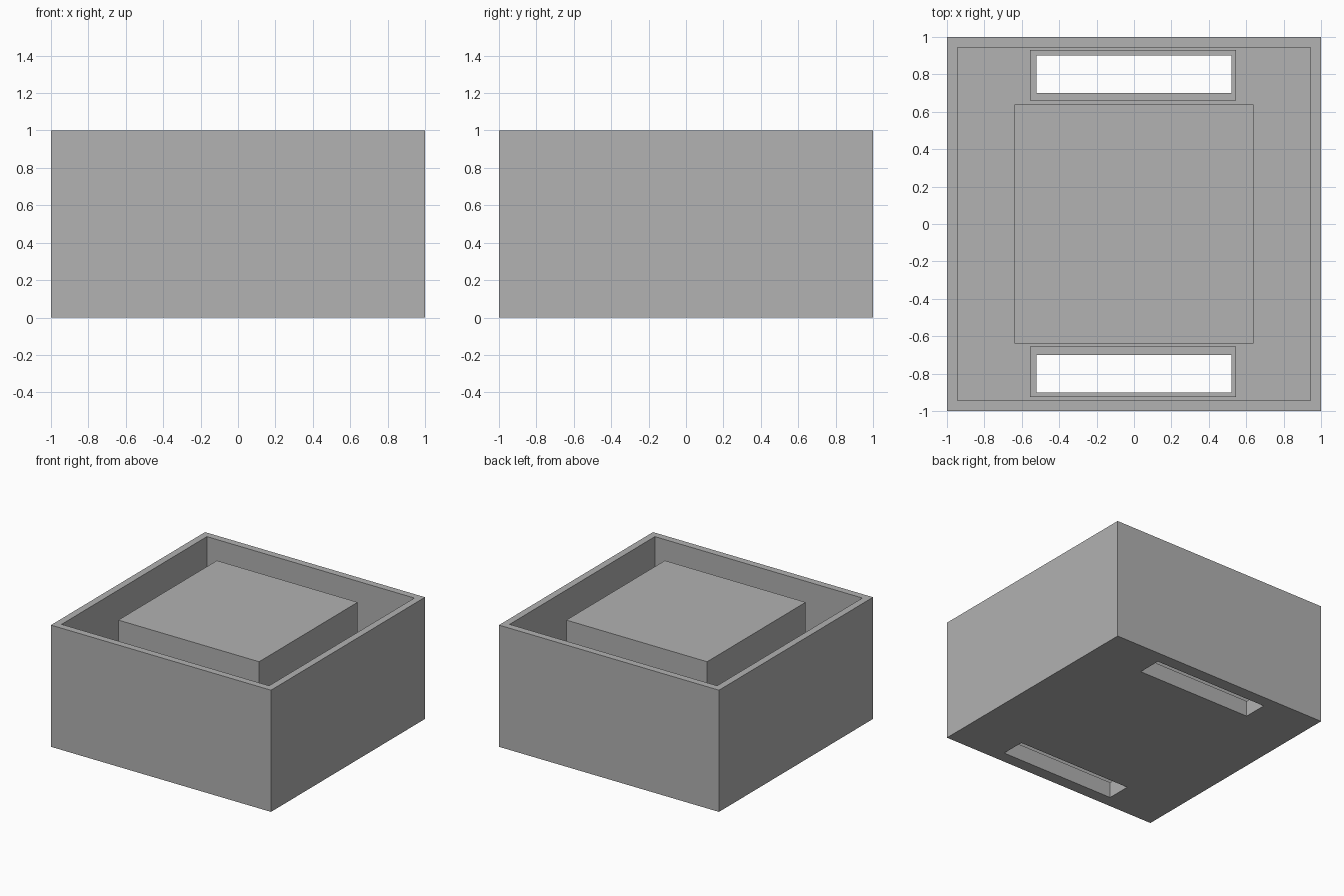
import bpy
import bmesh

cube = bpy.data.objects.get("Cube")
if cube:
    bpy.data.objects.remove(cube, do_unlink=True)

# Single matte grey
grey = bpy.data.materials.new("plain grey")
grey.use_nodes = True
colour = (0.445, 0.445, 0.445, 1)
grey.diffuse_color = colour
grey.node_tree.nodes["Principled BSDF"].inputs["Base Color"].default_value = colour

FLOOR = 0.1
LIP_TOP = 0.13


def box(name, low, high, helper=False):
    """Axis-aligned box between two opposite corners."""
    mesh = bpy.data.meshes.new(name)
    bm = bmesh.new()
    bmesh.ops.create_cube(bm, size=1)
    for v in bm.verts:
        v.co = [(a + b) / 2 + c * (b - a) for a, b, c in zip(low, high, v.co)]
    bm.to_mesh(mesh)
    bm.free()
    mesh.materials.append(grey)
    obj = bpy.data.objects.new(name, mesh)
    bpy.context.collection.objects.link(obj)
    if helper:
        obj.hide_render = True
        obj.hide_viewport = True
        obj.display_type = 'WIRE'
    return obj


def combine(target, other, operation):
    mod = target.modifiers.new(other.name, 'BOOLEAN')
    mod.operation = operation
    mod.solver = 'EXACT'
    mod.object = other


# Open tray: solid body with the inside hollowed out
tray = box("tray", (-1, -1, 0), (1, 1, 1))
cavity = box("cavity_cutter", (-0.943, -0.943, FLOOR), (0.943, 0.943, 1.2), True)
combine(tray, cavity, 'DIFFERENCE')

# Central block, level with the rim
block = box("centre_block", (-0.64, -0.64, FLOOR - 0.05), (0.64, 0.64, 1), True)
combine(tray, block, 'UNION')

# Lipped slots through the floor, front and back
for side, y_low, y_high in (("front", -0.925, -0.655), ("back", 0.66, 0.93)):
    lip = box(side + "_slot_lip", (-0.557, y_low, FLOOR - 0.05), (0.545, y_high, LIP_TOP), True)
    combine(tray, lip, 'UNION')
    sign = -1 if side == "front" else 1
    y = sorted((sign * 0.7, sign * 0.9))
    slot = box(side + "_slot_cutter", (-0.52, y[0], -0.1), (0.52, y[1], 0.3), True)
    combine(tray, slot, 'DIFFERENCE')

# Bake the booleans into the tray and drop the helpers
bpy.context.view_layer.update()
graph = bpy.context.evaluated_depsgraph_get()
baked = bpy.data.meshes.new_from_object(tray.evaluated_get(graph))
helpers = [m.object for m in tray.modifiers]
tray.modifiers.clear()
tray.data = baked
for obj in helpers:
    bpy.data.objects.remove(obj, do_unlink=True)
